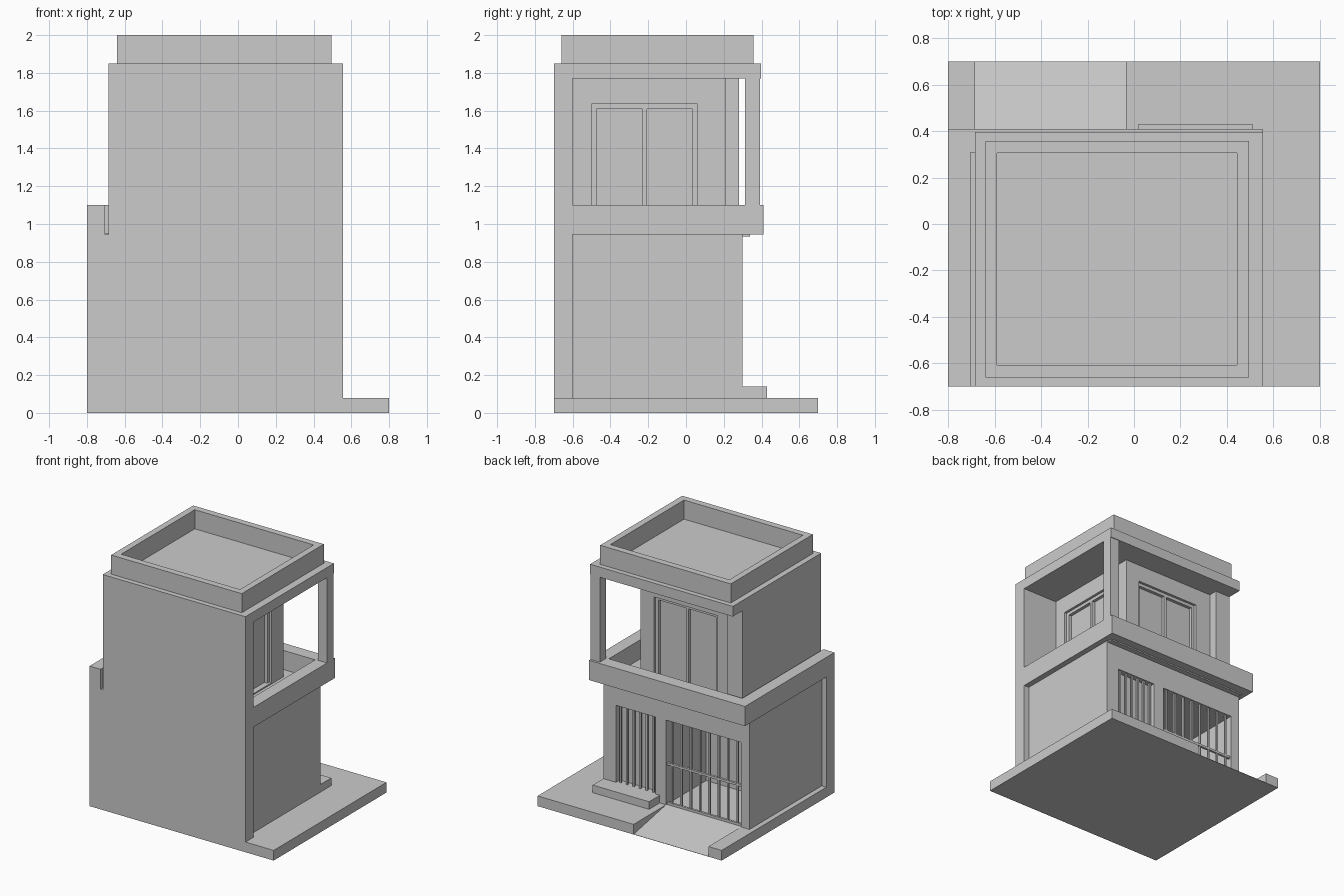
import bpy, bmesh


def box(name, x0, x1, y0, y1, z0, z1):
    bm = bmesh.new()
    bmesh.ops.create_cube(bm, size=1)
    for v in bm.verts:
        v.co = (x1 if v.co.x > 0 else x0, y1 if v.co.y > 0 else y0, z1 if v.co.z > 0 else z0)
    me = bpy.data.meshes.new(name)
    bm.to_mesh(me)
    bm.free()
    ob = bpy.data.objects.new(name, me)
    bpy.context.collection.objects.link(ob)
    return ob


def cut(ob, *dims):
    """Subtract a box from an object and discard the cutter."""
    c = box("cutter", *dims)
    c.hide_render = True
    m = ob.modifiers.new("cut", 'BOOLEAN')
    m.operation, m.solver, m.object = 'DIFFERENCE', 'EXACT', c
    bpy.context.view_layer.objects.active = ob
    bpy.ops.object.modifier_apply(modifier=m.name)
    bpy.data.objects.remove(c)


# Ground slab, with a wedge-shaped driveway ramp let into its back edge
slab = box("ground_slab", -0.8, 0.8, -0.7, 0.7, 0, 0.08)
cut(slab, -0.685, -0.035, 0.3, 0.8, -0.1, 0.2)
ramp = box("driveway_ramp", -0.685, -0.035, 0.3, 0.7, 0, 0.08)
for v in ramp.data.vertices:
    if v.co.y > 0.5 and v.co.z > 0.04:
        v.co.z = 0.002

# Ground floor with open garage and door recess
body = box("ground_floor", -0.76, 0.51, -0.6, 0.298, 0.08, 0.945)
cut(body, -0.685, -0.035, -0.2, 0.5, 0.0, 0.745)
cut(body, 0.057, 0.40, 0.25, 0.5, 0.14, 0.745)
box("entrance_step", 0.02, 0.51, 0.298, 0.43, 0.08, 0.14)


# Garage gate and entrance bars
def bars(name, x0, x1, z0, z1, n):
    for i in range(n):
        x = x0 + (x1 - x0) * (i + 0.5) / n
        box(f"{name}_{i}", x - 0.007, x + 0.007, 0.272, 0.286, z0, z1)


bars("gate_bar", -0.685, -0.035, 0.08, 0.745, 8)
bars("door_bar", 0.057, 0.40, 0.14, 0.745, 6)
for i, z in enumerate((0.08, 0.39)):
    box(f"gate_rail_{i}", -0.685, -0.035, 0.27, 0.288, z, z + 0.018)

# Tall blank wall: full width below, narrower above
box("blank_wall_lower", -0.8, 0.555, -0.7, -0.6, 0.08, 0.945)
box("blank_wall_upper", -0.685, 0.555, -0.7, -0.6, 0.945, 1.85)

# Balcony floor and parapet
box("balcony_floor", -0.75, 0.5, -0.6, 0.34, 0.935, 0.95)
box("balcony_parapet_left", -0.8, -0.705, -0.7, 0.41, 0.945, 1.1)
box("balcony_parapet_right", 0.455, 0.555, -0.6, 0.41, 0.945, 1.1)
box("balcony_parapet_back", -0.705, 0.455, 0.308, 0.41, 0.945, 1.1)

# Upper room with two recessed sliding windows
room = box("upper_room", -0.6, 0.25, -0.6, 0.21, 0.945, 1.77)
cut(room, -0.42, 0.13, 0.165, 0.4, 0.96, 1.635)
cut(room, 0.205, 0.4, -0.5, 0.06, 0.96, 1.635)
box("upper_side_wall", -0.685, -0.555, -0.6, 0.28, 0.945, 1.77)
box("window_head_back", -0.42, 0.13, 0.165, 0.19, 1.61, 1.635)
box("window_head_right", 0.205, 0.23, -0.5, 0.06, 1.61, 1.635)
for i, t in enumerate((0.0, 0.48, 0.955)):
    a = -0.42 + 0.55 * t
    box(f"window_stile_back_{i}", a, a + 0.025, 0.165, 0.19, 0.96, 1.61)
    b = -0.5 + 0.56 * t
    box(f"window_stile_right_{i}", 0.205, 0.23, b, b + 0.025, 0.96, 1.61)

# Corner post, roof slab and roof parapet
box("corner_post", 0.475, 0.555, 0.312, 0.392, 1.1, 1.77)
box("roof_slab", -0.685, 0.555, -0.7, 0.397, 1.77, 1.85)
parapet = box("roof_parapet", -0.64, 0.495, -0.66, 0.358, 1.85, 2.0)
cut(parapet, -0.59, 0.443, -0.608, 0.306, 1.8, 2.1)
